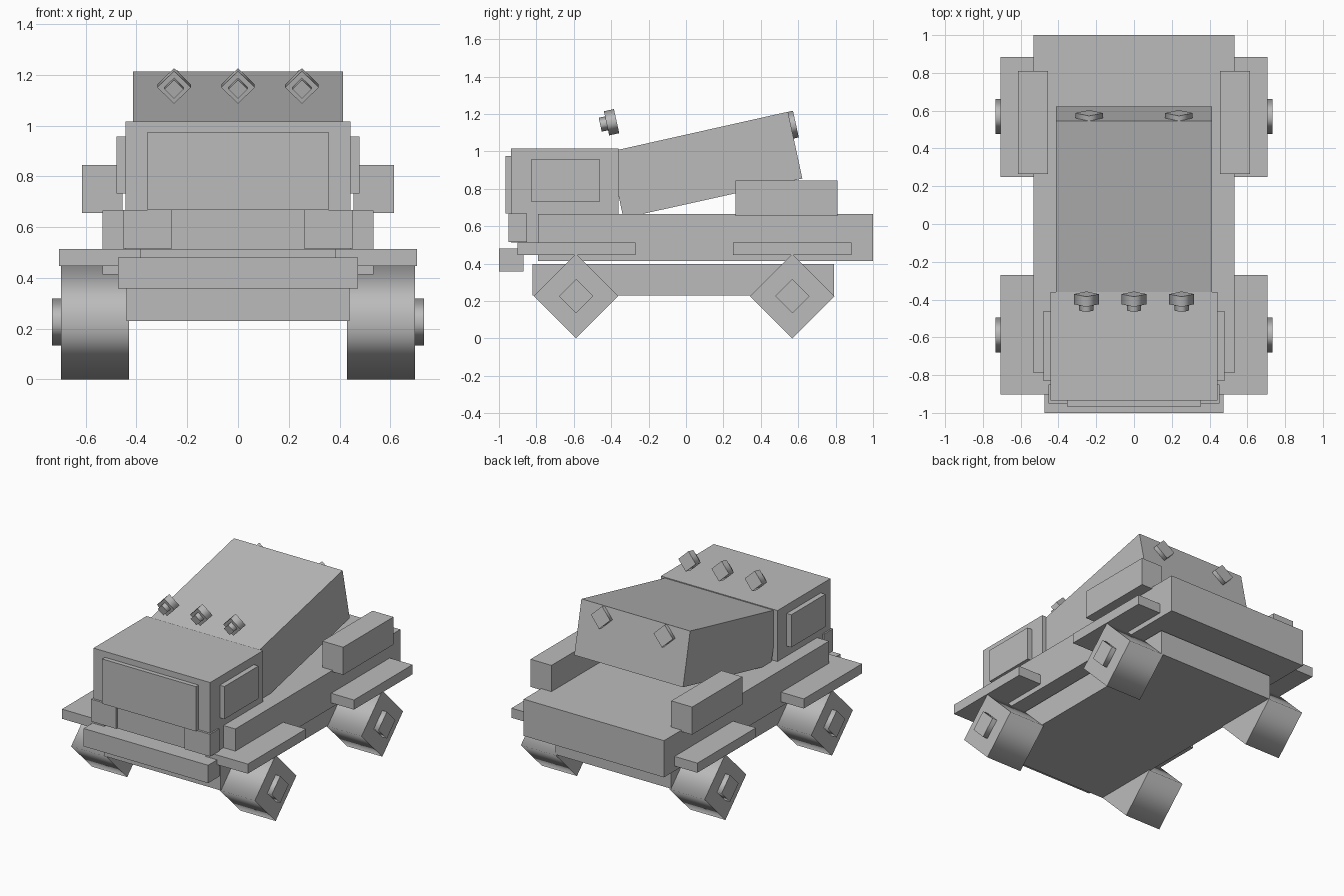
import bpy, bmesh, math
from mathutils import Matrix, Vector

if "Cube" in bpy.data.objects:
    bpy.data.objects.remove(bpy.data.objects["Cube"])

grey = bpy.data.materials.new("plain_grey")
grey.diffuse_color = (0.5, 0.5, 0.5, 1)
grey.use_nodes = True
grey.node_tree.nodes["Principled BSDF"].inputs["Base Color"].default_value = grey.diffuse_color


def finish(name, bm):
    bmesh.ops.recalc_face_normals(bm, faces=bm.faces[:])
    me = bpy.data.meshes.new(name)
    bm.to_mesh(me)
    bm.free()
    me.materials.append(grey)
    ob = bpy.data.objects.new(name, me)
    bpy.context.collection.objects.link(ob)
    return ob


def box(name, x0, x1, y0, y1, z0, z1):
    bm = bmesh.new()
    size = Matrix.Diagonal((x1 - x0, y1 - y0, z1 - z0, 1))
    mid = Matrix.Translation(((x0 + x1) / 2, (y0 + y1) / 2, (z0 + z1) / 2))
    bmesh.ops.create_cube(bm, size=1, matrix=mid @ size)
    return finish(name, bm)


def pair(name, x0, x1, *rest):
    box(name + "_right", x0, x1, *rest)
    box(name + "_left", -x1, -x0, *rest)


def diamond(name, centre, axis, radius, depth):
    """Four-sided cylinder with smooth sides and crisp flat caps."""
    axis = Vector(axis).normalized()
    if abs(axis.x) > 0.5:
        side = Vector((0, 1, 0))
    else:
        side = Vector((1, 0, 0))
    up = axis.cross(side)
    bm = bmesh.new()
    rings = []
    for s in (-0.5, 0.5):
        rings.append([bm.verts.new(Vector(centre) + axis * depth * s + d * radius)
                      for d in (side, up, -side, -up)])
    caps = [bm.faces.new(r) for r in rings]
    for i in range(4):
        j = (i + 1) % 4
        f = bm.faces.new((rings[0][i], rings[0][j], rings[1][j], rings[1][i]))
        f.smooth = True
    for cap in caps:
        for e in cap.edges:
            e.smooth = False
    return finish(name, bm)


# Chassis, body, cabin and bumper
box("chassis", -0.44, 0.44, -0.82, 0.79, 0.23, 0.397)
box("body", -0.533, 0.533, -0.79, 1.0, 0.413, 0.665)
box("cabin", -0.443, 0.443, -0.935, -0.36, 0.512, 1.015)
box("bumper", -0.473, 0.473, -1.0, -0.87, 0.357, 0.48)

# Window plates and headlights on the cabin
box("windscreen", -0.356, 0.356, -0.965, -0.93, 0.668, 0.975)
pair("side_window", 0.44, 0.478, -0.83, -0.46, 0.733, 0.957)
pair("headlight", 0.26, 0.453, -0.95, -0.85, 0.515, 0.668)

# Fenders and rear storage boxes
pair("front_fender", 0.385, 0.706, -0.902, -0.27, 0.447, 0.513)
pair("rear_fender", 0.385, 0.706, 0.25, 0.885, 0.447, 0.513)
pair("storage_box", 0.455, 0.614, 0.265, 0.81, 0.655, 0.845)

# Tilted canopy: side profile extruded across the width
profile = [(-0.41, 0.998), (0.545, 1.212), (0.622, 0.855), (-0.335, 0.643)]
bm = bmesh.new()
face = bm.faces.new([bm.verts.new((-0.413, y, z)) for y, z in profile])
ext = bmesh.ops.extrude_face_region(bm, geom=[face])
bmesh.ops.translate(bm, vec=(0.826, 0, 0),
                    verts=[g for g in ext["geom"] if isinstance(g, bmesh.types.BMVert)])
finish("canopy", bm)

# Wheels and hubs
for end, y in (("front", -0.588), ("rear", 0.569)):
    for side, s in (("right", 1), ("left", -1)):
        diamond(f"{end}_wheel_{side}", (s * 0.564, y, 0.226), (1, 0, 0), 0.226, 0.268)
        diamond(f"{end}_hub_{side}", (s * 0.695, y, 0.226), (1, 0, 0), 0.092, 0.076)

# Roof lamps and tail lamps, tilted with the canopy
tilt = math.radians(12.4)
along = Vector((0, math.cos(tilt), math.sin(tilt)))
for i, x in enumerate((-0.252, 0, 0.252)):
    c = Vector((x, -0.398, 1.156))
    diamond(f"roof_lamp_{i + 1}", c, along, 0.066, 0.055)
    diamond(f"roof_lamp_lens_{i + 1}", c - along * 0.042, along, 0.038, 0.04)
for side, x in (("right", 0.238), ("left", -0.238)):
    diamond(f"tail_lamp_{side}", (x, 0.568, 1.142), along, 0.073, 0.04)
